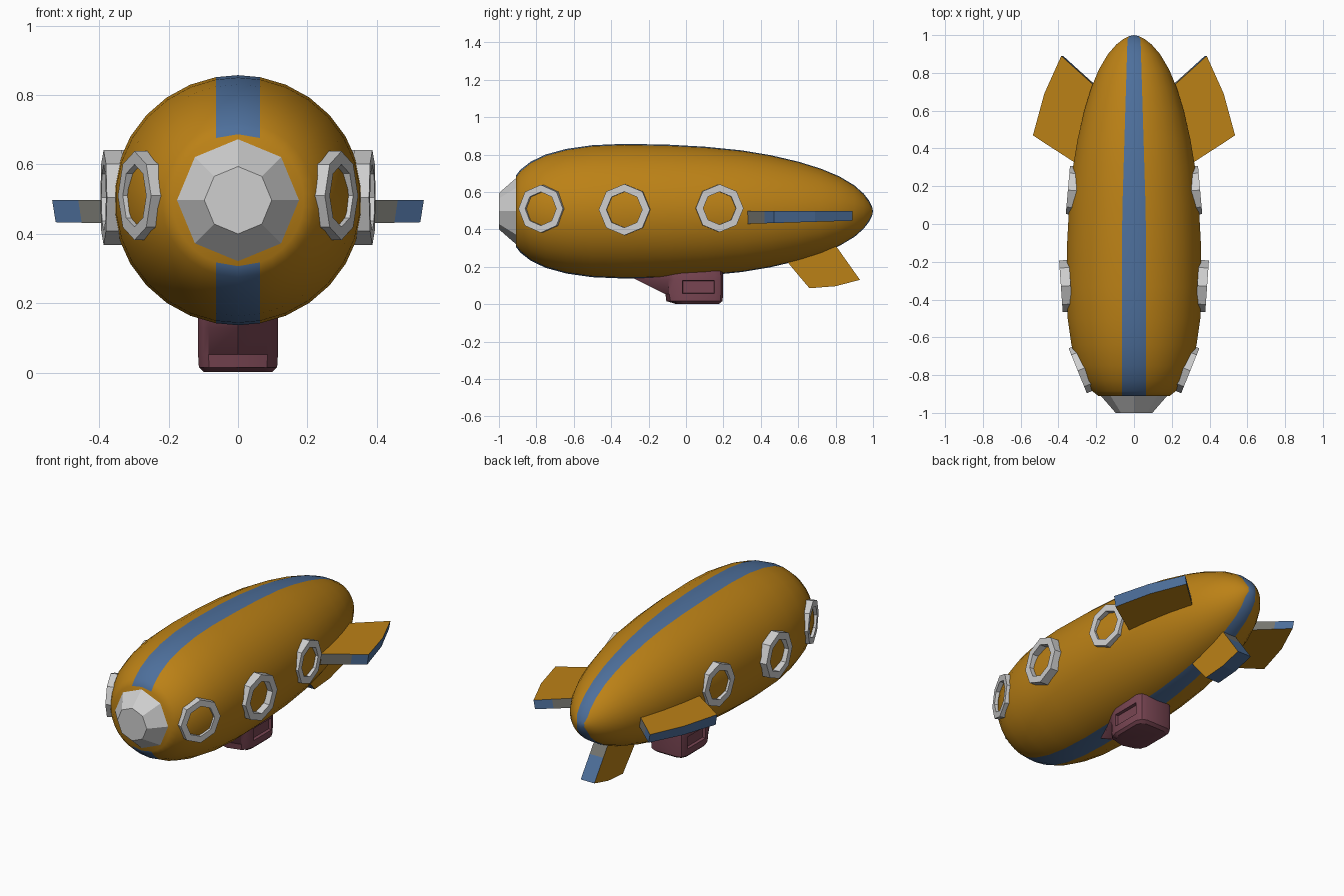
import bpy, bmesh
from math import sin, cos, pi, asin, radians
from mathutils import Matrix, Vector

cube = bpy.data.objects.get("Cube")
if cube:
    bpy.data.objects.remove(cube, do_unlink=True)


def material(name, rgb):
    m = bpy.data.materials.new(name)
    m.use_nodes = True
    m.diffuse_color = (*rgb, 1)
    m.node_tree.nodes["Principled BSDF"].inputs["Base Color"].default_value = (*rgb, 1)
    return m


ORANGE = material("amber hull", (0.50, 0.22, 0.008))
BLUE = material("blue trim", (0.075, 0.16, 0.33))
WHITE = material("pale grey fittings", (0.62, 0.62, 0.62))
MAROON = material("maroon cabin", (0.19, 0.06, 0.085))
GREY = material("grey fin edge", (0.18, 0.18, 0.16))
AXIS_Z = 0.497


def finish(name, bm, mats, smooth=None):
    bmesh.ops.recalc_face_normals(bm, faces=bm.faces)
    me = bpy.data.meshes.new(name)
    bm.to_mesh(me)
    bm.free()
    for m in mats:
        me.materials.append(m)
    ob = bpy.data.objects.new(name, me)
    bpy.context.collection.objects.link(ob)
    if smooth:
        bpy.ops.object.select_all(action='DESELECT')
        ob.select_set(True)
        bpy.context.view_layer.objects.active = ob
        bpy.ops.object.shade_smooth_by_angle(angle=radians(smooth))
    return ob


def bridge(bm, a, b):
    """Quads between two closed rings."""
    n = len(a)
    return [bm.faces.new((a[i], a[(i + 1) % n], b[(i + 1) % n], b[i])) for i in range(n)]


# Hull: revolved profile with a stripe of controlled width above and below
def hull():
    profile = [(-.91, .19), (-.885, .222), (-.83, .265), (-.75, .303), (-.64, .333),
               (-.5, .353), (-.33, .36), (-.1, .356), (.1, .345), (.3, .325), (.45, .3),
               (.6, .265), (.72, .228), (.82, .186), (.9, .138), (.95, .094),
               (.98, .055), (.995, .025)]
    side = 14
    bm = bmesh.new()
    rings = []
    for y, r in profile:
        a = asin(min(0.064 - 0.03 * max(y, 0), 0.9 * r) / r)
        arc = [a + (pi - 2 * a) * i / (side - 1) for i in range(side)]
        angles = [0] + arc + [pi] + [pi + t for t in arc]
        rings.append([bm.verts.new((r * sin(t), y, AXIS_Z + r * cos(t))) for t in angles])
    for a, b in zip(rings, rings[1:]):
        for j, f in enumerate(bridge(bm, a, b)):
            f.material_index = int(j in (0, side, side + 1, 2 * side + 1))
    bm.faces.new(rings[0])
    tip = bm.verts.new((0, 1, AXIS_Z))
    last = rings[-1]
    for i, v in enumerate(last):
        bm.faces.new((v, last[(i + 1) % len(last)], tip)).material_index = 1
    finish("hull", bm, [ORANGE, BLUE], 40)


# Nose cap: octagonal frustum
def nose():
    bm = bmesh.new()
    rings = [[bm.verts.new((r * sin(i * pi / 4), y, AXIS_Z + r * cos(i * pi / 4)))
              for i in range(8)] for y, r in ((-.905, .18), (-1, .097))]
    bridge(bm, *rings)
    for ring in rings:
        bm.faces.new(ring)
    finish("nose_cap", bm, [WHITE])


# Porthole frames: octagonal rings facing outwards
def porthole(name, centre, turn, outer, inner, depth=.052):
    bm = bmesh.new()
    loops = [(outer, -depth), (outer, 0), (inner, 0), (inner, -depth)]
    rings = [[bm.verts.new((d, r * sin(i * pi / 4), r * cos(i * pi / 4)))
              for i in range(8)] for r, d in loops]
    for k in range(4):
        bridge(bm, rings[k], rings[(k + 1) % 4])
    face = Matrix.Rotation(radians(turn), 4, 'Z')
    if centre[0] < 0:
        face = Matrix.Scale(-1, 4, (1, 0, 0)) @ face
    bm.transform(Matrix.Translation(centre) @ face)
    finish(name, bm, [WHITE])


# Fins: flat plates with trimmed edges; place() maps (span, y, 0 or 1) to space
def fin(name, outline, place):
    bm = bmesh.new()
    a, b = [[bm.verts.new(place(s, y, k)) for s, y in outline] for k in (0, 1)]
    edge_mats = [2, 1, 1, 1, 1, 2, 0]
    for f, m in zip(bridge(bm, a, b), edge_mats):
        f.material_index = m
    bm.faces.new(a)
    bm.faces.new(b)
    finish(name, bm, [ORANGE, BLUE, GREY])


# Cabin: stacked plan outlines with a pointed prow and recessed side windows
def cabin():
    bm = bmesh.new()
    levels = [(.002, -.075, .86), (.016, -.105, .98), (.053, -.11, 1),
              (.130, -.265, 1), (.155, -.31, 1), (.2, -.33, .95)]
    rings = []
    for z, prow, s in levels:
        half = [(.085, max(prow + .02, -.095)), (.1, -.065), (.115, -.022),
                (.115, .155), (.1, .186), (.07, .198)]
        plan = [(0, prow)] + half + [(-x, y) for x, y in reversed(half)]
        rings.append([bm.verts.new((x * s, .05 + (y - .05) * s if y > -.1 else y, z))
                      for x, y in plan])
    windows = []
    for k, (a, b) in enumerate(zip(rings, rings[1:])):
        quads = bridge(bm, a, b)
        if k == 2:
            windows = [quads[3], quads[9]]
    bm.faces.new(rings[0])
    bm.faces.new(rings[-1])
    bmesh.ops.recalc_face_normals(bm, faces=bm.faces)
    bmesh.ops.inset_individual(bm, faces=windows, thickness=.004, depth=0)
    bmesh.ops.inset_individual(bm, faces=windows, thickness=.005, depth=-.016)
    finish("cabin", bm, [MAROON], 35)


hull()
nose()
cabin()

side_outline = [(.2, .252), (.46, .42), (.535, .47), (.475, .69), (.385, .89),
                (.31, .822), (.15, .678)]
for s, side in ((1, "left"), (-1, "right")):
    porthole(side + "_front_porthole", (s * .298, -.777, .51), -22, .128, .09)
    porthole(side + "_middle_porthole", (s * .387, -.33, .505), -4, .137, .096)
    porthole(side + "_rear_porthole", (s * .35, .18, .513), 5, .128, .088)
    fin(side + "_fin", side_outline,
        lambda x, y, k, s=s: Vector((s * (x - (0 if k else .01)), y,
                                     .497 if k else .43 + .03 * (y - .35))))

lower_outline = [(.30, .48), (.15, .605), (.085, .66), (.096, .80), (.13, .93),
                 (.25, .845), (.37, .76)]
fin("lower_fin", lower_outline, lambda z, y, k: Vector((.045 * (2 * k - 1), y, z)))
